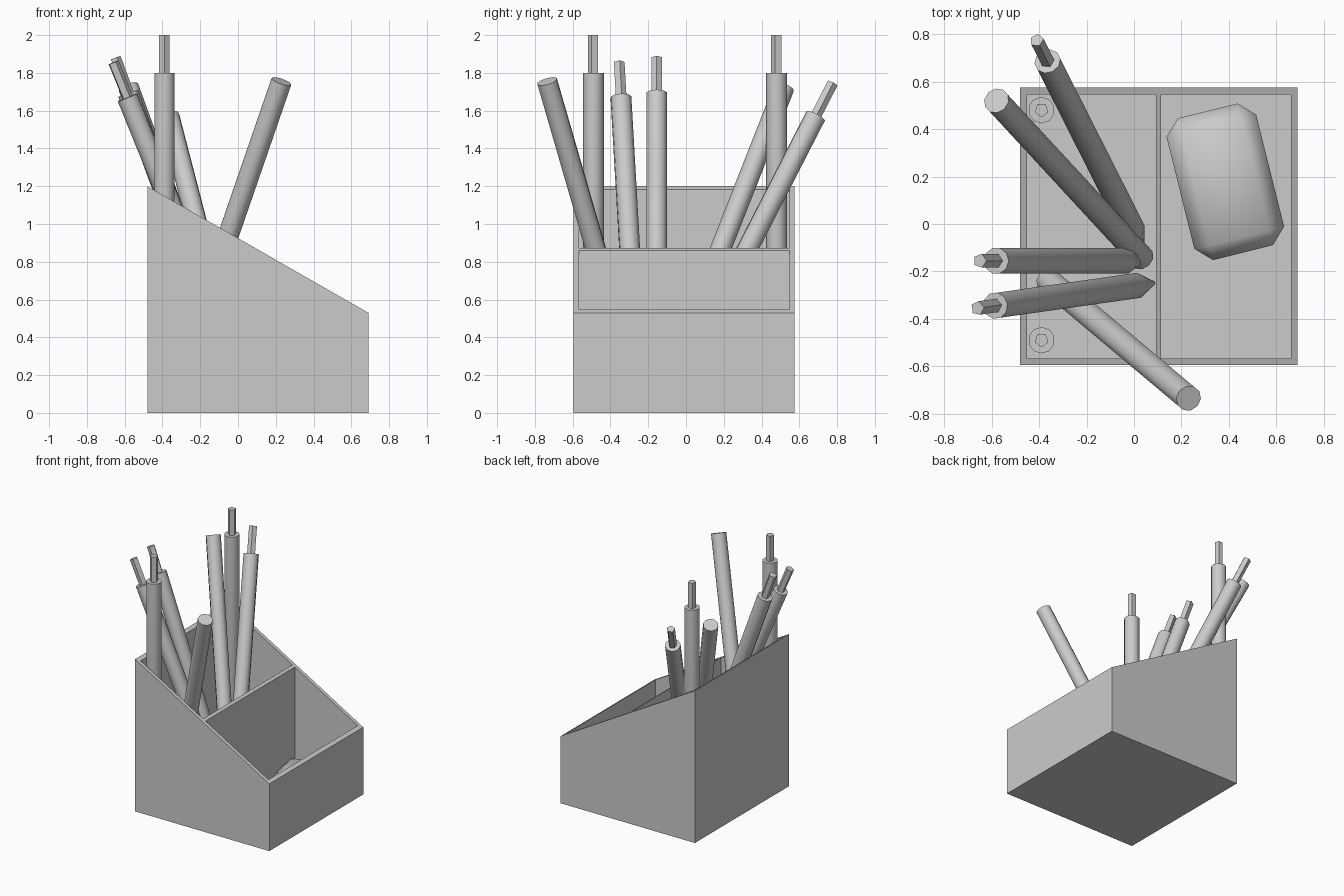
import bpy, bmesh, math
from mathutils import Vector, Matrix

if "Cube" in bpy.data.objects:
    bpy.data.objects.remove(bpy.data.objects["Cube"])


def finish(name, bm, smooth=None):
    bmesh.ops.recalc_face_normals(bm, faces=bm.faces[:])
    me = bpy.data.meshes.new(name)
    bm.to_mesh(me)
    bm.free()
    ob = bpy.data.objects.new(name, me)
    bpy.context.collection.objects.link(ob)
    bpy.ops.object.select_all(action='DESELECT')
    ob.select_set(True)
    bpy.context.view_layer.objects.active = ob
    if smooth:
        bpy.ops.object.shade_smooth_by_angle(angle=math.radians(smooth))
    return ob


def box(bm, lo, hi):
    lo, hi = Vector(lo), Vector(hi)
    m = Matrix.Translation((lo + hi) / 2) @ Matrix.Diagonal((*(hi - lo), 1))
    return bmesh.ops.create_cube(bm, size=1, matrix=m)


def lathe(bm, profile, sides, m):
    """Closed tube from (radius, height) pairs."""
    rings = []
    for r, z in profile:
        rings.append([bm.verts.new(m @ Vector((r * math.cos(a), r * math.sin(a), z)))
                      for a in (math.tau * i / sides + math.pi / 2 for i in range(sides))])
    for a, b in zip(rings, rings[1:]):
        for i in range(sides):
            j = (i + 1) % sides
            bm.faces.new((a[i], a[j], b[j], b[i]))
    bm.faces.new(rings[0][::-1])
    bm.faces.new(rings[-1])


def axis(bottom, top):
    d = Vector(top) - Vector(bottom)
    return Matrix.Translation(bottom) @ d.to_track_quat('Z', 'Y').to_matrix().to_4x4(), d.length


# Holder: sloped-top block with two compartments cut out
X0, X1, Y0, Y1, T = -0.48, 0.69, -0.595, 0.575, 0.028
bm = bmesh.new()
side = [bm.verts.new((x, Y0, z)) for x, z in ((X0, 0), (X1, 0), (X1, 0.53), (X0, 1.2))]
face = bm.faces.new(side)
ext = bmesh.ops.extrude_face_region(bm, geom=[face])
bmesh.ops.translate(bm, vec=(0, Y1 - Y0, 0),
                    verts=[v for v in ext['geom'] if isinstance(v, bmesh.types.BMVert)])
holder = finish("desk_holder", bm)

bm = bmesh.new()
for xa, xb in ((X0 + T, 0.092), (0.113, X1 - T)):
    box(bm, (xa, Y0 + T, T), (xb, Y1 - T, 2))
cutter = finish("compartment_cutter", bm)
cutter.hide_render = True
bpy.context.view_layer.objects.active = holder
mod = holder.modifiers.new("compartments", 'BOOLEAN')
mod.operation, mod.solver, mod.object = 'DIFFERENCE', 'EXACT', cutter
bpy.ops.object.modifier_apply(modifier=mod.name)
bpy.data.objects.remove(cutter)

# Pens: tapered tip, round barrel, thin five-sided button
pens = [((-0.39, 0.48, T), (-0.39, 0.48, 2)),
        ((-0.39, -0.49, T), (-0.39, -0.49, 2)),
        ((0.03, -0.155, T), (-0.65, -0.155, 1.88)),
        ((0.08, -0.25, T), (-0.66, -0.355, 1.855)),
        ((0.035, -0.105, T), (-0.41, 0.775, 1.745))]
for n, (a, b) in enumerate(pens, 1):
    m, L = axis(a, b)
    bm = bmesh.new()
    lathe(bm, [(0.01, 0), (0.056, 0.2), (0.056, L - 0.2)], 10, m)
    lathe(bm, [(0.03, L - 0.21), (0.03, L)], 5, m)
    finish(f"pen_{n}", bm, 40)

# Plain rods
rods = [((-0.36, -0.24, 0.045), (0.23, -0.735, 1.755)),
        ((0.03, -0.14, 0.045), (-0.58, 0.52, 1.725))]
for n, (a, b) in enumerate(rods, 1):
    m, L = axis(a, b)
    bm = bmesh.new()
    lathe(bm, [(0.055, 0), (0.055, L)], 10, m)
    finish(f"rod_{n}", bm, 40)

# Eraser lying in the front compartment
bm = bmesh.new()
box(bm, (-0.195, -0.308, -0.1), (0.195, 0.308, 0.1))
bmesh.ops.bevel(bm, geom=bm.edges[:], offset=0.065, segments=1, affect='EDGES')
bm.transform(Matrix.Translation((0.385, 0.178, T + 0.1)) @ Matrix.Rotation(math.radians(14), 4, 'Z'))
finish("eraser", bm, 60)
